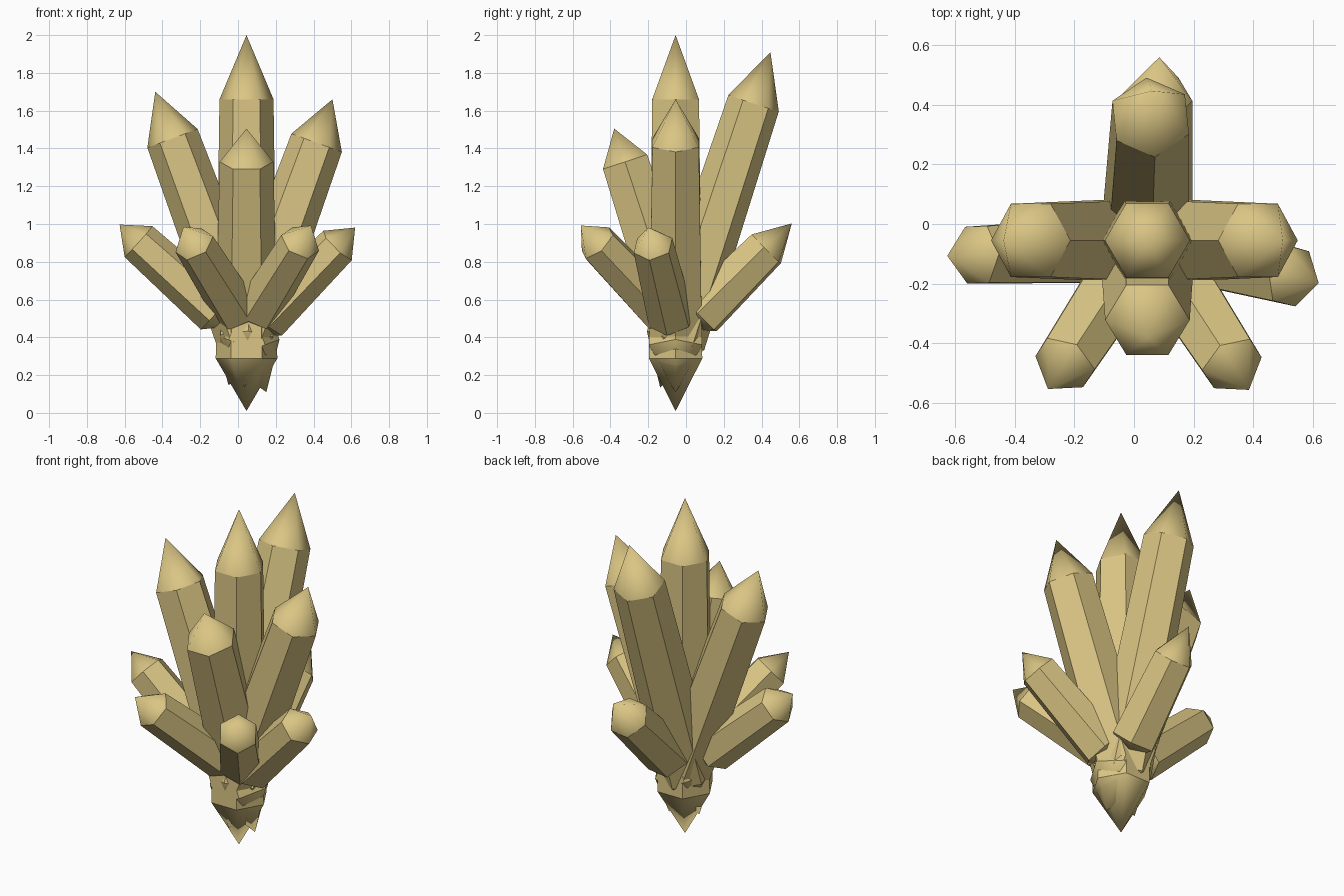
import bpy, bmesh, math
from mathutils import Vector, Matrix

if "Cube" in bpy.data.objects:
    bpy.data.objects.remove(bpy.data.objects["Cube"])

mat = bpy.data.materials.new("crystal_tan")
mat.diffuse_color = (0.70, 0.56, 0.23, 1)
mat.use_nodes = True
mat.node_tree.nodes["Principled BSDF"].inputs["Base Color"].default_value = mat.diffuse_color


def crystal(name, base, tip, radius, tip_len, twist=0):
    """Six-sided, double-pointed crystal running from base to tip."""
    base, tip = Vector(base), Vector(tip)
    d = tip - base
    length = d.length
    az = math.atan2(d.y, d.x) if math.hypot(d.x, d.y) > 1e-4 else 0
    tilt = math.atan2(math.hypot(d.x, d.y), d.z)
    m = (Matrix.Translation(base) @ Matrix.Rotation(az, 4, 'Z')
         @ Matrix.Rotation(tilt, 4, 'Y') @ Matrix.Rotation(math.radians(twist), 4, 'Z'))
    bm = bmesh.new()

    def ring(r, z):
        return [bm.verts.new((r * math.cos(i * math.pi / 3), r * math.sin(i * math.pi / 3), z))
                for i in range(6)]

    bottom = bm.verts.new((0, 0, 0))
    low = ring(radius * 1.14, 0.14 * length)
    high = ring(radius, length - tip_len)
    top = bm.verts.new((0, 0, length))
    for i in range(6):
        j = (i + 1) % 6
        bm.faces.new((low[i], low[j], high[j], high[i]))
        # smooth pointed ends
        bm.faces.new((bottom, low[j], low[i])).smooth = True
        bm.faces.new((top, high[i], high[j])).smooth = True
    # crisp shoulders
    for e in bm.edges:
        if bottom not in e.verts and top not in e.verts:
            e.smooth = False
    bm.transform(m)
    bm.normal_update()
    me = bpy.data.meshes.new(name)
    bm.to_mesh(me)
    bm.free()
    me.materials.append(mat)
    bpy.context.collection.objects.link(bpy.data.objects.new(name, me))


# large crystals
crystal("centre_crystal", (0.045, -0.055, 0.01), (0.045, -0.055, 2.0), 0.143, 0.34)
crystal("left_crystal", (0.15, -0.055, 0.11), (-0.438, -0.055, 1.70), 0.142, 0.263)
crystal("right_crystal", (-0.05, -0.055, 0.147), (0.50, -0.055, 1.66), 0.142, 0.245)
crystal("front_crystal", (0.045, 0.0, 0.345), (0.045, -0.38, 1.505), 0.142, 0.185, 30)
crystal("back_crystal", (0.035, -0.137, 0.135), (0.06, 0.447, 1.91), 0.141, 0.285, 8)

# small splayed crystals
crystal("small_left_crystal", (-0.03, -0.085, 0.46), (-0.627, -0.107, 0.997), 0.11, 0.135)
crystal("small_right_crystal", (0.07, -0.06, 0.42), (0.62, -0.198, 0.981), 0.11, 0.135)
crystal("small_front_left_crystal", (0.04, -0.05, 0.46), (-0.289, -0.554, 0.985), 0.11, 0.14)
crystal("small_front_right_crystal", (0.06, -0.055, 0.465), (0.386, -0.557, 0.992), 0.11, 0.14)
crystal("small_back_crystal", (0.06, -0.005, 0.44), (0.085, 0.56, 1.003), 0.118, 0.19, 25)
